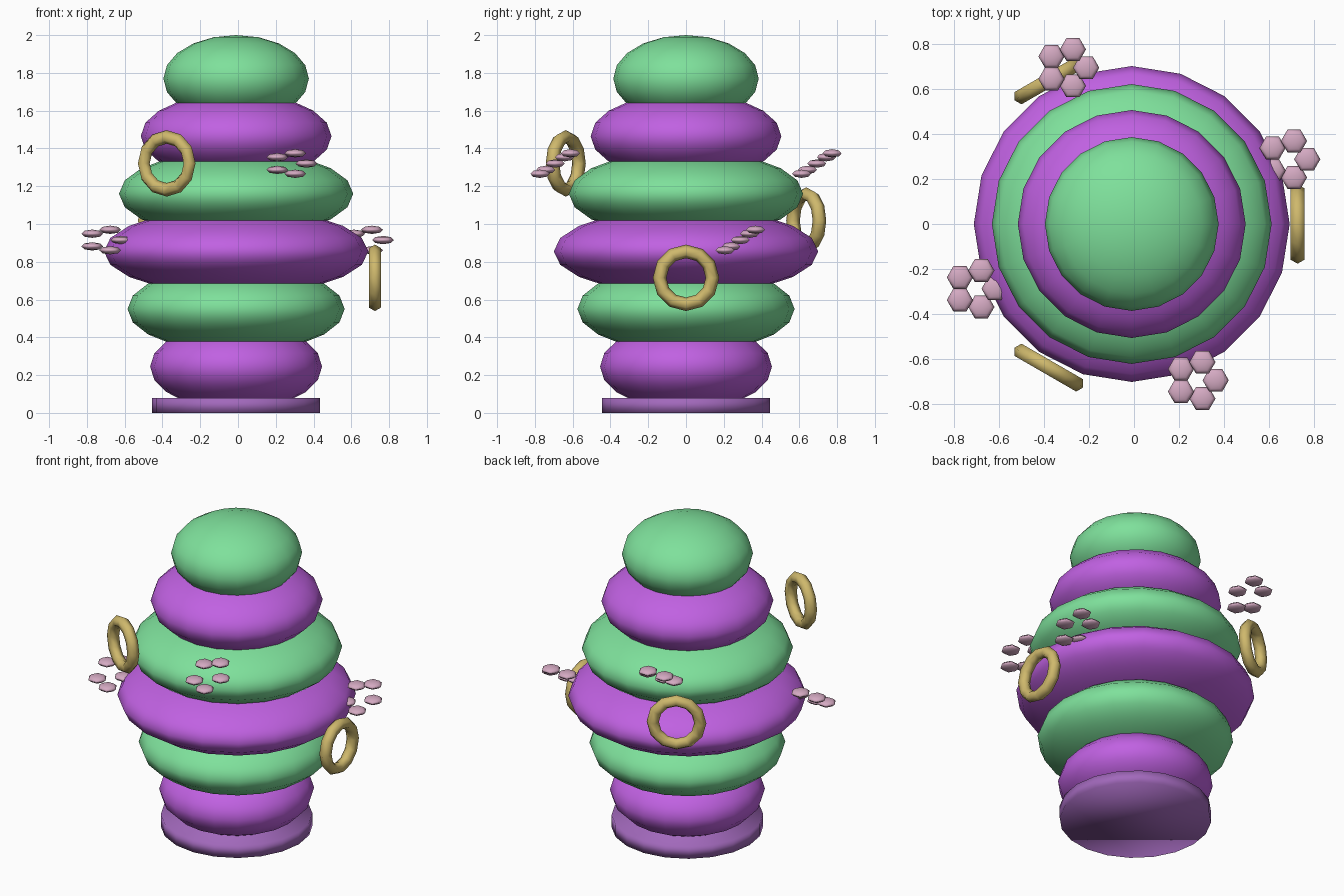
import bpy
from math import sin, cos, pi, radians
from mathutils import Vector

cube = bpy.data.objects.get("Cube")
if cube:
    bpy.data.objects.remove(cube)


def material(name, rgb):
    mat = bpy.data.materials.new(name)
    mat.use_nodes = True
    mat.diffuse_color = (*rgb, 1)
    mat.node_tree.nodes["Principled BSDF"].inputs["Base Color"].default_value = (*rgb, 1)
    return mat


PURPLE = material("bright_purple", (0.53, 0.12, 0.76))
GREEN = material("mint_green", (0.21, 0.75, 0.33))
BASE = material("muted_purple", (0.36, 0.14, 0.50))
GOLD = material("gold", (0.62, 0.48, 0.15))
PINK = material("dusty_pink", (0.66, 0.40, 0.54))

CENTRE = Vector((-0.01, 0, 0))


def finish(name, mat):
    obj = bpy.context.object
    obj.name = name
    obj.data.materials.append(mat)
    bpy.ops.object.shade_smooth()
    return obj


def ellipsoid(name, mat, loc, radius, half_height, segments, rings):
    bpy.ops.mesh.primitive_uv_sphere_add(segments=segments, ring_count=rings, radius=1, location=loc)
    bpy.context.object.scale = (radius, radius, half_height)
    return finish(name, mat)


def around(radius, angle, z):
    return CENTRE + Vector((radius * cos(angle), radius * sin(angle), z))


# Round foot under the stack
bpy.ops.mesh.primitive_cylinder_add(vertices=20, radius=0.445, depth=0.08, location=CENTRE + Vector((0, 0, 0.04)))
finish("base", BASE)

# Stack of squashed, overlapping tiers in alternating colours
for i, radius in enumerate((0.455, 0.575, 0.70, 0.62, 0.505, 0.385)):
    ellipsoid(f"tier_{i + 1}", (PURPLE, GREEN)[i % 2], CENTRE + Vector((0, 0, 0.245 + 0.305 * i)),
              radius, 0.23, 20, 10)

# Gold hoops climbing around the stack, each facing outwards
for i in range(3):
    angle = radians(120 * i)
    bpy.ops.mesh.primitive_torus_add(major_radius=0.14, minor_radius=0.036, major_segments=12, minor_segments=6,
                                     location=around(0.735, angle, 0.715 + 0.303 * i),
                                     rotation=(pi / 2, 0, angle + pi / 2))
    finish(f"hoop_{i + 1}", GOLD)

# Flowers of five flat petals, alternating low and high
for i in range(4):
    middle = around(0.75, radians(22.5 + 90 * i), (0.915, 1.32)[i % 2])
    for k in range(5):
        a = 2 * pi * k / 5
        offset = Vector((0.085 * cos(a), 0.085 * sin(a), 0.057 * sin(a)))
        petal = ellipsoid(f"flower_{i + 1}_petal_{k + 1}", PINK, middle + offset, 0.058, 0.022, 6, 4)
        petal.rotation_euler.z = pi / 6
